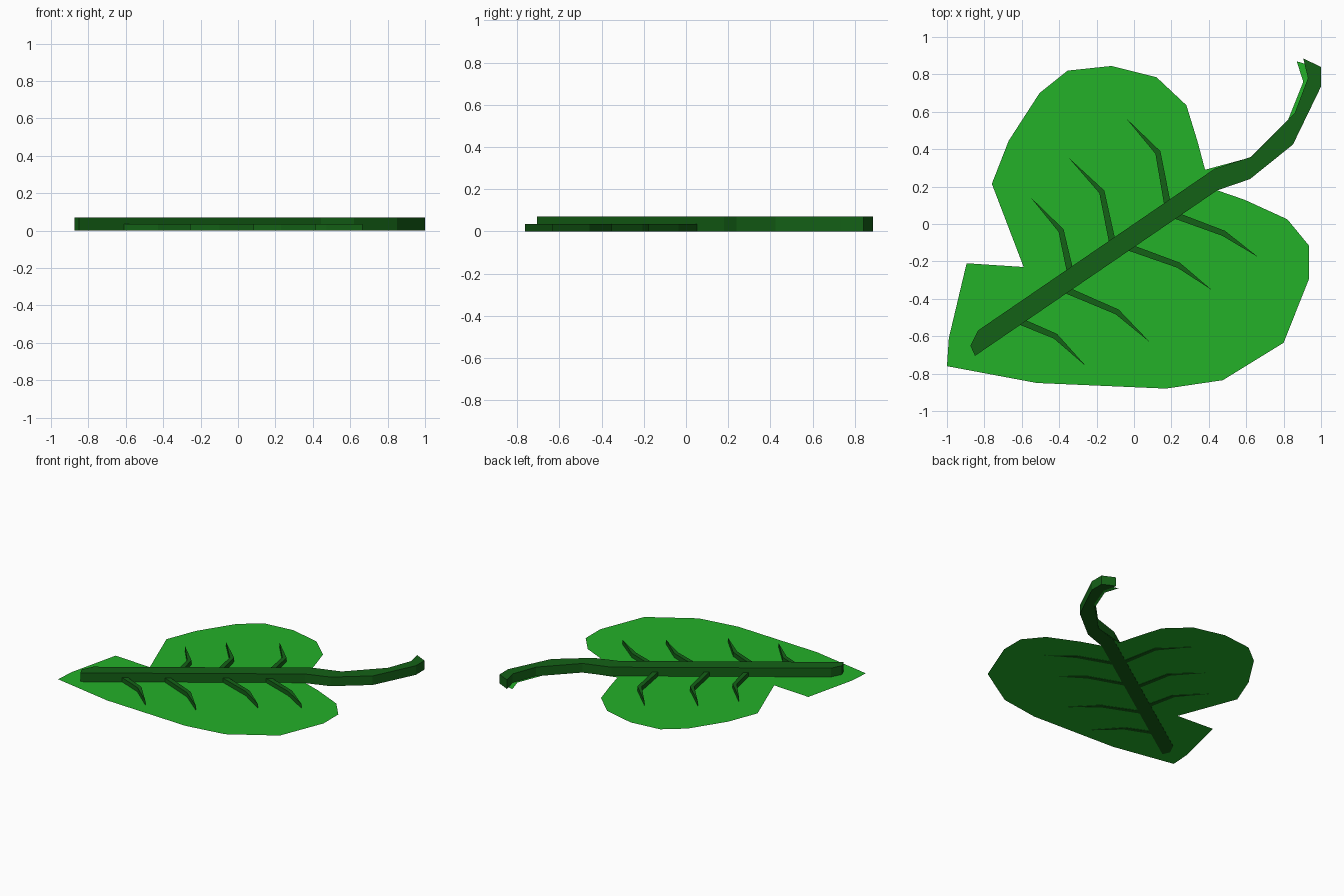
import bpy, bmesh
from mathutils import Vector


def material(name, rgb):
    m = bpy.data.materials.new(name)
    m.diffuse_color = (*rgb, 1)
    return m


def slab(name, outline, z, height, mat):
    """Flat outline, extruded upwards when height > 0."""
    bm = bmesh.new()
    face = bm.faces.new([bm.verts.new((x, y, z)) for x, y in outline])
    if height:
        ext = bmesh.ops.extrude_face_region(bm, geom=[face], use_keep_orig=True)
        top = [v for v in ext["geom"] if isinstance(v, bmesh.types.BMVert)]
        bmesh.ops.translate(bm, verts=top, vec=(0, 0, height))
        bmesh.ops.recalc_face_normals(bm, faces=bm.faces[:])
    mesh = bpy.data.meshes.new(name)
    bm.to_mesh(mesh)
    bm.free()
    mesh.materials.append(mat)
    ob = bpy.data.objects.new(name, mesh)
    bpy.context.collection.objects.link(ob)
    return ob


leaf_green = material("leaf_green", (0.017, 0.44, 0.022))
stem_green = material("stem_green", (0.007, 0.12, 0.008))

# Paper-thin blade, with a narrow tail running under the stalk
blade = [(-0.59, -0.23), (-0.895, -0.21), (-0.99, -0.61), (-1, -0.76),
         (-0.52, -0.85), (0.17, -0.88), (0.475, -0.835), (0.80, -0.635),
         (0.935, -0.295), (0.935, -0.115), (0.82, 0.025), (0.59, 0.13),
         (0.445, 0.18), (0.70, 0.32), (0.88, 0.53), (0.97, 0.76),
         (0.95, 0.845), (0.87, 0.87), (0.905, 0.76), (0.825, 0.56),
         (0.62, 0.355), (0.38, 0.29), (0.34, 0.44), (0.28, 0.635),
         (0.12, 0.785), (-0.12, 0.845), (-0.355, 0.82), (-0.505, 0.70),
         (-0.67, 0.445), (-0.76, 0.215)]
slab("leaf_blade", blade, 0.002, 0, leaf_green)

# Midrib and curved stalk
stem = [(0.905, 0.885), (1, 0.84), (1, 0.735), (0.85, 0.425), (0.62, 0.24),
        (0.445, 0.18), (-0.85, -0.705), (-0.875, -0.65), (-0.835, -0.57),
        (0.43, 0.295), (0.63, 0.36), (0.86, 0.595), (0.93, 0.78)]
slab("stem", stem, 0, 0.07, stem_green)

# Side veins: base, bend, tip; each tapers to a point
veins = [((-0.34, -0.26), (-0.39, -0.035), (-0.555, 0.145)),
         ((-0.115, -0.10), (-0.172, 0.172), (-0.35, 0.355)),
         ((0.18, 0.10), (0.128, 0.382), (-0.045, 0.568)),
         ((0.21, 0.05), (0.48, -0.05), (0.665, -0.178)),
         ((-0.04, -0.12), (0.238, -0.22), (0.415, -0.352)),
         ((-0.37, -0.35), (-0.09, -0.47), (0.085, -0.632)),
         ((-0.61, -0.52), (-0.42, -0.60), (-0.255, -0.762))]
for i, pts in enumerate(veins, 1):
    base, bend, tip = map(Vector, pts)
    n1 = (bend - base).normalized().orthogonal() * 0.018
    n2 = (tip - base).normalized().orthogonal() * 0.015
    slab(f"vein_{i}", [base - n1, bend - n2, tip, bend + n2, base + n1],
         0, 0.035, stem_green)
